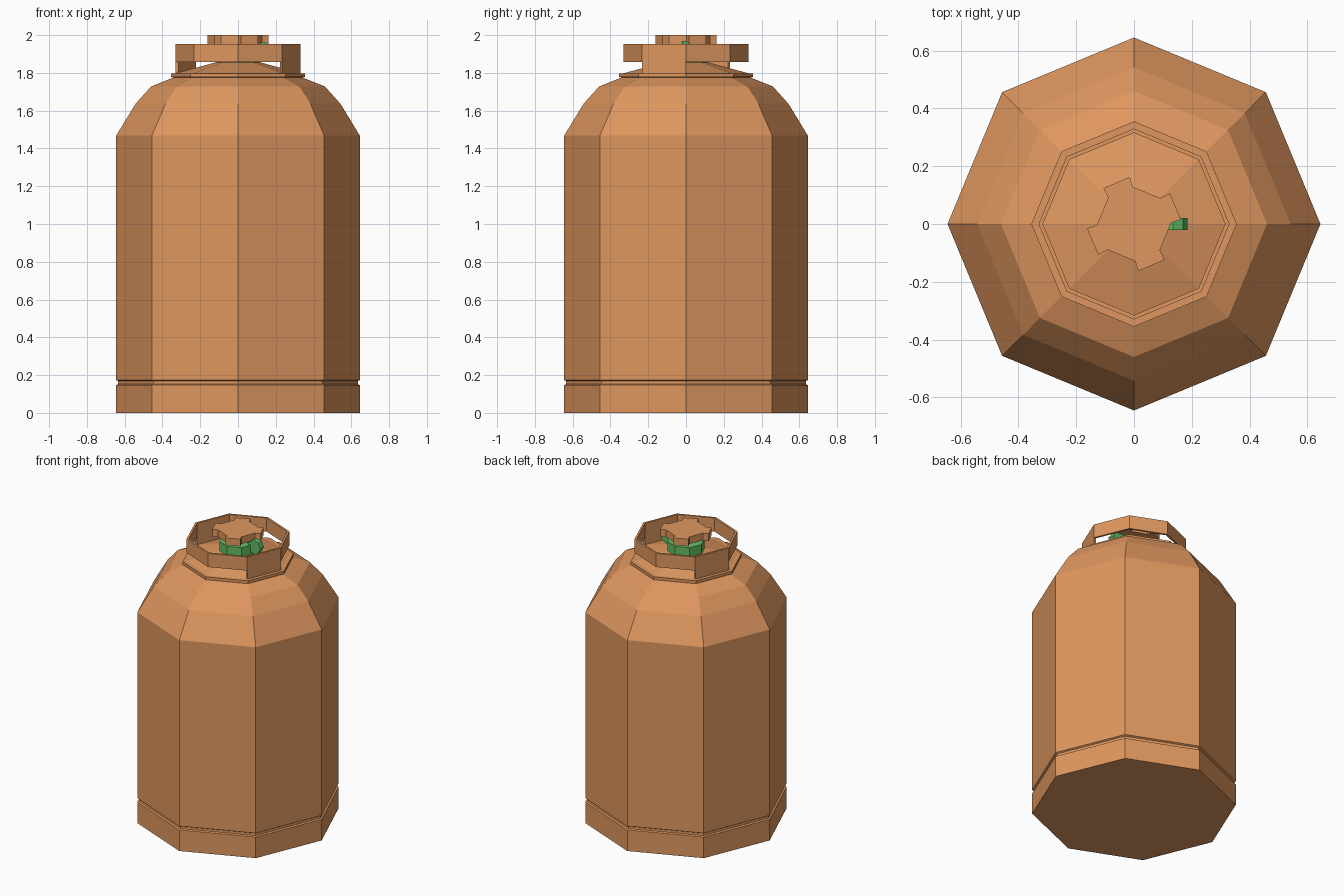
import bpy, bmesh, math
from mathutils import Vector

if "Cube" in bpy.data.objects:
    bpy.data.objects.remove(bpy.data.objects["Cube"])

SIDES = 8


def material(name, rgb):
    m = bpy.data.materials.new(name)
    m.diffuse_color = (*rgb, 1)
    m.use_nodes = True
    m.node_tree.nodes["Principled BSDF"].inputs["Base Color"].default_value = m.diffuse_color
    return m


ORANGE = material("orange_paint", (0.74, 0.31, 0.115))
GREEN = material("green_valve", (0.12, 0.50, 0.13))


def finish(bm, name, mat):
    bmesh.ops.recalc_face_normals(bm, faces=bm.faces)
    me = bpy.data.meshes.new(name)
    bm.to_mesh(me)
    bm.free()
    me.materials.append(mat)
    ob = bpy.data.objects.new(name, me)
    bpy.context.collection.objects.link(ob)
    return ob


def lathe_mesh(profile, closed=False):
    """Octagonal lathe of (radius, z) points; open profiles get capped ends."""
    bm = bmesh.new()
    rings = []
    for r, z in profile:
        rings.append([bm.verts.new((r * math.cos(i * math.tau / SIDES),
                                    r * math.sin(i * math.tau / SIDES), z))
                      for i in range(SIDES)])
    pairs = list(zip(rings, rings[1:]))
    if closed:
        pairs.append((rings[-1], rings[0]))
    else:
        bm.faces.new(rings[0])
        bm.faces.new(rings[-1])
    for a, b in pairs:
        for i in range(SIDES):
            j = (i + 1) % SIDES
            bm.faces.new((a[i], a[j], b[j], b[i]))
    return bm


def prism(name, points, direction, mat):
    """Extrude a flat outline along a direction."""
    bm = bmesh.new()
    face = bm.faces.new([bm.verts.new(p) for p in points])
    ext = bmesh.ops.extrude_face_region(bm, geom=[face], use_keep_orig=True)
    verts = [g for g in ext["geom"] if isinstance(g, bmesh.types.BMVert)]
    bmesh.ops.translate(bm, verts=verts, vec=Vector(direction))
    return finish(bm, name, mat)


# Tank: foot band, narrow groove, straight wall and domed shoulder
finish(lathe_mesh([(0.645, 0), (0.645, 0.147), (0.634, 0.152), (0.634, 0.168),
                   (0.645, 0.174), (0.645, 1.468), (0.542, 1.637),
                   (0.46, 1.728), (0.325, 1.782)]), "tank", ORANGE)

# Neck plate: thin rim with a low cone rising to the valve
finish(lathe_mesh([(0.31, 1.772), (0.355, 1.778), (0.355, 1.798),
                   (0.33, 1.798), (0.08, 1.866)]), "neck_plate", ORANGE)

# Guard collar: thin ring with two opposite sides reaching down as legs
bm = lathe_mesh([(0.33, 1.857), (0.33, 1.952), (0.315, 1.952), (0.315, 1.857)], True)
legs = []
for f in bm.faces:
    c = f.calc_center_median()
    angle = math.degrees(math.atan2(c.y, c.x)) % 180
    if c.z < 1.86 and abs(angle - 157.5) < 5:
        legs.append(f)
ext = bmesh.ops.extrude_face_region(bm, geom=legs)
for g in ext["geom"]:
    if isinstance(g, bmesh.types.BMVert):
        g.co.z = 1.797
finish(bm, "guard_collar", ORANGE)

# Valve body under the knob
finish(lathe_mesh([(0.12, 1.84), (0.12, 1.92), (0.07, 1.925), (0.07, 1.955)]),
       "valve_body", GREEN)

# Valve outlet: small upright octagonal disc on the +x side
prism("valve_outlet",
      [(0.135 + 0.05 * math.cos(i * math.tau / 8), -0.02,
        1.915 + 0.05 * math.sin(i * math.tau / 8)) for i in range(8)],
      (0, 0.04, 0), GREEN)

# Knob: four lobed hand wheel
outline = []
for k in range(4):
    for offset, r in ((-21.5, 0.128), (-17.5, 0.163), (17.5, 0.163), (21.5, 0.128)):
        a = math.radians(23 + 90 * k + offset)
        outline.append((r * math.cos(a), r * math.sin(a), 1.95))
prism("knob", outline, (0, 0, 0.05), ORANGE)
